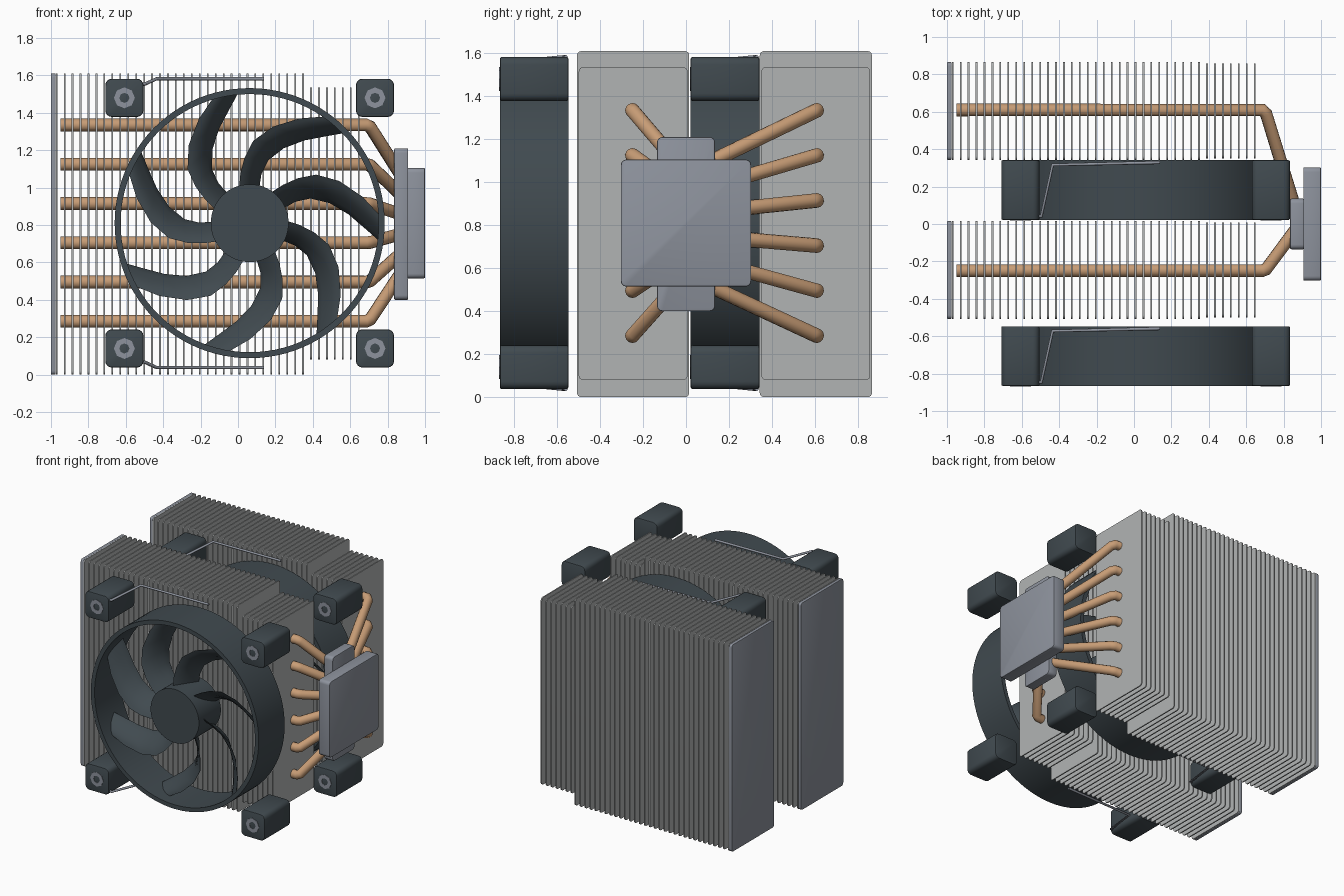
import bpy, bmesh, math
from mathutils import Vector

old = bpy.data.objects.get("Cube")
if old:
    bpy.data.objects.remove(old, do_unlink=True)


def material(name, srgb):
    col = [c ** 2.2 for c in srgb] + [1.0]
    m = bpy.data.materials.new(name)
    m.use_nodes = True
    m.diffuse_color = col
    m.node_tree.nodes["Principled BSDF"].inputs["Base Color"].default_value = col
    return m


ALU = material("light_aluminium", (0.69, 0.70, 0.70))
STEEL = material("slate_steel", (0.55, 0.57, 0.61))
COPPER = material("copper", (0.78, 0.61, 0.46))
PLASTIC = material("dark_plastic", (0.26, 0.295, 0.315))


def make(name, bm, mat, smooth=True):
    bmesh.ops.recalc_face_normals(bm, faces=bm.faces)
    me = bpy.data.meshes.new(name)
    bm.to_mesh(me)
    bm.free()
    me.materials.append(mat)
    ob = bpy.data.objects.new(name, me)
    bpy.context.collection.objects.link(ob)
    if smooth:
        bpy.ops.object.select_all(action='DESELECT')
        ob.select_set(True)
        bpy.context.view_layer.objects.active = ob
        bpy.ops.object.shade_smooth_by_angle(angle=math.radians(35))
    return ob


def rounded_box(name, lo, hi, axis, radius, mat, soft=0.0):
    """Box with the edges along one axis rounded, and optionally all others softened."""
    lo, hi = Vector(lo), Vector(hi)
    bm = bmesh.new()
    bmesh.ops.create_cube(bm, size=1)
    for v in bm.verts:
        v.co = Vector(((lo[i] + hi[i]) / 2 + v.co[i] * (hi[i] - lo[i]) for i in range(3)))
    edges = [e for e in bm.edges if abs((e.verts[0].co - e.verts[1].co)[axis]) > 1e-5]
    bmesh.ops.bevel(bm, geom=edges, offset=radius, segments=4, affect='EDGES', profile=0.5)
    if soft:
        rim = [e for e in bm.edges if abs((e.verts[0].co - e.verts[1].co)[axis]) < 1e-5]
        bmesh.ops.bevel(bm, geom=rim, offset=soft, segments=2, affect='EDGES', profile=0.5)
    return make(name, bm, mat)


def ring(name, cx, cz, r_in, r_out, y0, y1, sides, mat):
    """Ring about the y axis; a zero inner radius gives a solid disc."""
    bm = bmesh.new()
    rows = []
    for i in range(sides):
        a = 2 * math.pi * i / sides
        rows.append([bm.verts.new((cx + r * math.cos(a), y, cz + r * math.sin(a)))
                     for r, y in ((r_out, y0), (r_out, y1), (r_in, y1), (r_in, y0))
                     if r > 0])
    n = len(rows[0])
    for a, b in zip(rows, rows[1:] + rows[:1]):
        for k in range(n if n > 2 else 1):
            bm.faces.new((a[k], a[(k + 1) % n], b[(k + 1) % n], b[k]))
    if n == 2:
        for k in range(2):
            bm.faces.new([r[k] for r in rows])
    return make(name, bm, mat)


def tube(name, points, radius, mat):
    cu = bpy.data.curves.new(name, 'CURVE')
    cu.dimensions = '3D'
    cu.bevel_depth = radius
    cu.bevel_resolution = 4
    cu.use_fill_caps = True
    sp = cu.splines.new('POLY')
    sp.points.add(len(points) - 1)
    for p, co in zip(sp.points, points):
        p.co = (*co, 1)
    cu.materials.append(mat)
    ob = bpy.data.objects.new(name, cu)
    bpy.context.collection.objects.link(ob)


# Fin stacks with end covers
PITCH, THICK, X_LAST = 0.0425, 0.009, 0.65
SHORT, TALL = 7, 32


def fins(name, count, x_end, y0, y1, z0, z1):
    x = x_end - (count - 1) * PITCH
    ob = rounded_box(name, (x - THICK, y0, z0), (x, y1, z1), 0, 0.02, ALU)
    arr = ob.modifiers.new("repeat", 'ARRAY')
    arr.count = count
    arr.use_relative_offset = False
    arr.use_constant_offset = True
    arr.constant_offset_displace = (PITCH, 0, 0)


for tag, y0, y1 in (("front", -0.507, 0.015), ("rear", 0.343, 0.865)):
    fins(tag + "_tall_fins", TALL, X_LAST - SHORT * PITCH, y0, y1, 0, 1.61)
    fins(tag + "_short_fins", SHORT, X_LAST, y0 + 0.008, y1 - 0.008, 0.08, 1.535)
    rounded_box(tag + "_end_cover", (-1, y0, 0), (-0.975, y1, 1.61), 0, 0.02, STEEL, 0.004)

# Heat pipes: straight through the fins, then bent in to the base
for tag, y, y_end in (("front", -0.25, -0.035), ("rear", 0.61, 0.09)):
    for i in range(6):
        off = (i - 2.5) * 0.21
        z, z_end = 0.81 + off, 0.805 + off * 0.53
        bend = Vector((0.70, y, z))
        end = Vector((0.86, y_end, z_end))
        tube(f"{tag}_heat_pipe_{i + 1}",
             [(-0.95, y, z), bend - Vector((0.015, 0, 0)), bend.lerp(end, 0.04), end], 0.034, COPPER)

# Base block and contact plate
rounded_box("base_block", (0.835, -0.135, 0.40), (0.91, 0.135, 1.21), 0, 0.025, STEEL, 0.006)
rounded_box("contact_plate", (0.905, -0.303, 0.515), (1.0, 0.303, 1.105), 0, 0.025, STEEL, 0.006)

# Fans
CX, CZ, ARM = 0.0625, 0.81, 0.67
# Blade sections: radius, trailing angle, leading angle (degrees), half depth
SECTIONS = ((0.19, 126, 159, 0.08), (0.27, 128, 152, 0.08), (0.35, 125, 146, 0.08),
            (0.44, 117, 139, 0.075), (0.53, 108, 128, 0.07), (0.62, 100, 116, 0.06),
            (0.69, 95.5, 107, 0.05))


def blades(name, y_mid):
    bm = bmesh.new()
    steps, half = 6, 0.007
    for b in range(7):
        turn = b * 2 * math.pi / 7
        sides = []
        for side in (-1, 1):
            grid = []
            for r, a0, a1, d in SECTIONS:
                row = []
                for s in range(steps + 1):
                    t = s / steps
                    a = math.radians(a0 + (a1 - a0) * t) + turn
                    bow = 0.02 * math.sin(math.pi * t)
                    y = y_mid + d * (1 - 2 * t) - bow + side * half * math.sin(math.pi * (0.1 + 0.8 * t))
                    row.append(bm.verts.new((CX + r * math.cos(a), y, CZ + r * math.sin(a))))
                grid.append(row)
            for p, q in zip(grid, grid[1:]):
                for s in range(steps):
                    bm.faces.new((p[s], p[s + 1], q[s + 1], q[s]))
            sides.append(grid)
        # Close the rim of the blade
        loops = [g[0] + [r[-1] for r in g[1:]] + g[-1][-2::-1] + [r[0] for r in g[-2:0:-1]]
                 for g in sides]
        n = len(loops[0])
        for k in range(n):
            m = (k + 1) % n
            bm.faces.new((loops[0][k], loops[0][m], loops[1][m], loops[1][k]))
    make(name, bm, PLASTIC)


for tag, y0, y1 in (("front", -0.866, -0.547), ("rear", 0.022, 0.341)):
    ring(tag + "_fan_ring", CX, CZ, 0.69, 0.722, y0, y1, 96, PLASTIC)
    ring(tag + "_fan_hub", CX, CZ, 0, 0.208, y0, y1 - 0.05, 64, PLASTIC)
    blades(tag + "_fan_blades", (y0 + y1) / 2 - 0.02)
    for sx, side in ((-1, "right"), (1, "left")):
        for sz, level in ((-1, "lower"), (1, "upper")):
            x, z = CX + sx * ARM, CZ + sz * ARM
            part = f"{tag}_{level}_{side}"
            rounded_box(part + "_corner_mount", (x - 0.102, y0, z - 0.102),
                        (x + 0.102, y1, z + 0.102), 1, 0.035, PLASTIC, 0.008)
            ring(part + "_screw_ring", x, z, 0.027, 0.056, y0 - 0.003, y0 + 0.004, 8, STEEL)
    # Wire clips above and below
    for sz, level in ((-1, "lower"), (1, "upper")):
        tube(f"{tag}_{level}_wire_clip",
             [(-0.535, y0 + 0.02, CZ + sz * 0.735), (-0.495, y0 + 0.02, CZ + sz * 0.745),
              (-0.435, y1 - 0.025, CZ + sz * 0.772), (0.14, y1 - 0.012, CZ + sz * 0.772)], 0.009, STEEL)
